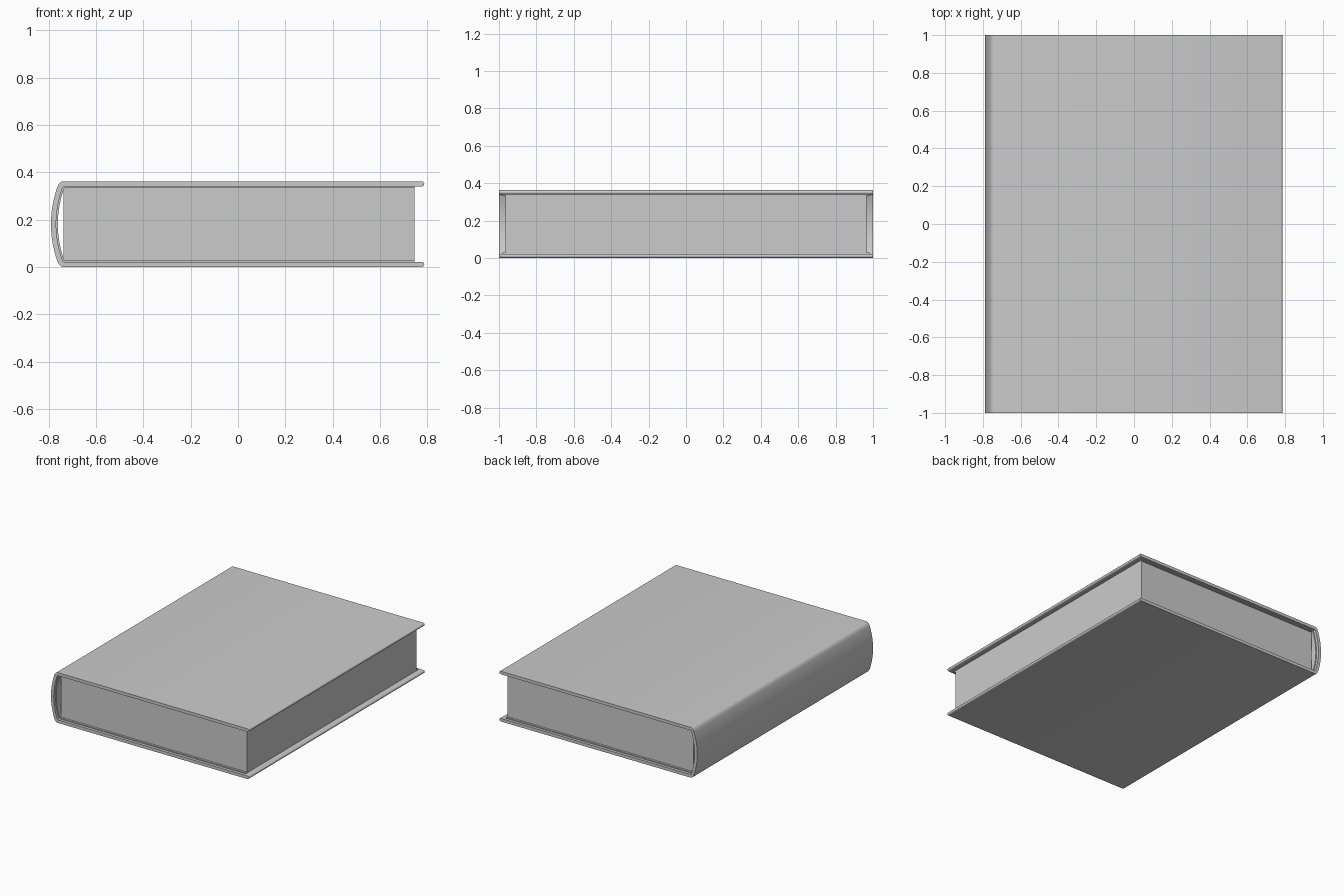
import bpy, bmesh, math
from mathutils import Vector

if "Cube" in bpy.data.objects:
    bpy.data.objects.remove(bpy.data.objects["Cube"])

MID = 0.181          # height of the book's middle
BOARD = 0.170        # distance from the middle to a board's centre line

grey = bpy.data.materials.new("plain grey")
grey.use_nodes = True
grey.diffuse_color = (0.6, 0.6, 0.6, 1)
grey.node_tree.nodes["Principled BSDF"].inputs["Base Color"].default_value = (0.6, 0.6, 0.6, 1)


def finish(name, bm):
    bmesh.ops.recalc_face_normals(bm, faces=bm.faces)
    mesh = bpy.data.meshes.new(name)
    bm.to_mesh(mesh)
    bm.free()
    mesh.materials.append(grey)
    obj = bpy.data.objects.new(name, mesh)
    bpy.context.collection.objects.link(obj)
    bpy.ops.object.select_all(action="DESELECT")
    obj.select_set(True)
    bpy.context.view_layer.objects.active = obj
    bpy.ops.object.shade_smooth_by_angle(angle=math.radians(35))
    return obj


def wrap_path(fore_edge):
    """Centre line from the top fore edge, round the spine, to the bottom fore edge."""
    half = [Vector((fore_edge, BOARD))]
    a, c, b = Vector((-0.735, BOARD)), Vector((-0.747, BOARD)), Vector((-0.754, 0.150))
    for i in range(9):
        t = i / 8
        half.append(a * (1 - t) ** 2 + c * 2 * t * (1 - t) + b * t * t)
    for i in range(1, 9):
        z = 0.150 * (1 - i / 8)
        half.append(Vector((-0.779 + 0.025 * (z / 0.150) ** 2, z)))
    return half + [Vector((p.x, -p.y)) for p in reversed(half[:-1])]


def wrap(name, fore_edge, outer, inner, half_length, rounded):
    """Sheet following the wrap path between two offsets, extruded along y."""
    path = wrap_path(fore_edge)
    outside, inside = [], []
    for i, p in enumerate(path):
        t = (path[min(i + 1, len(path) - 1)] - path[max(i - 1, 0)]).normalized()
        n = Vector((t.y, -t.x))
        outside.append(p - n * outer)
        inside.append(p - n * inner)

    def cap(start, end, direction):
        if not rounded:
            return []
        centre, arm = (start + end) / 2, (start - end) / 2
        return [centre + arm * math.cos(k * math.pi / 6)
                + Vector((direction * arm.length * math.sin(k * math.pi / 6), 0))
                for k in range(1, 6)]

    loop = outside + cap(outside[-1], inside[-1], 1)
    loop += inside[::-1] + cap(inside[0], outside[0], 1)
    bm = bmesh.new()
    face = bm.faces.new([bm.verts.new((p.x, -half_length, p.y + MID)) for p in loop])
    moved = bmesh.ops.extrude_face_region(bm, geom=[face])["geom"]
    bmesh.ops.translate(bm, vec=(0, 2 * half_length, 0),
                        verts=[v for v in moved if isinstance(v, bmesh.types.BMVert)])
    return finish(name, bm)


# Hard cover with rounded fore edges and a bowed spine
wrap("cover", 0.776, -0.011, 0.011, 1.0, True)

# Thin lining glued inside the cover
wrap("cover_lining", 0.746, 0.011, 0.018, 0.98, False)

# Page block
bm = bmesh.new()
bmesh.ops.create_cube(bm, size=1)
bmesh.ops.scale(bm, vec=(1.482, 1.93, 0.312), verts=bm.verts)
bmesh.ops.translate(bm, vec=(0.005, 0, MID), verts=bm.verts)
finish("page_block", bm)
